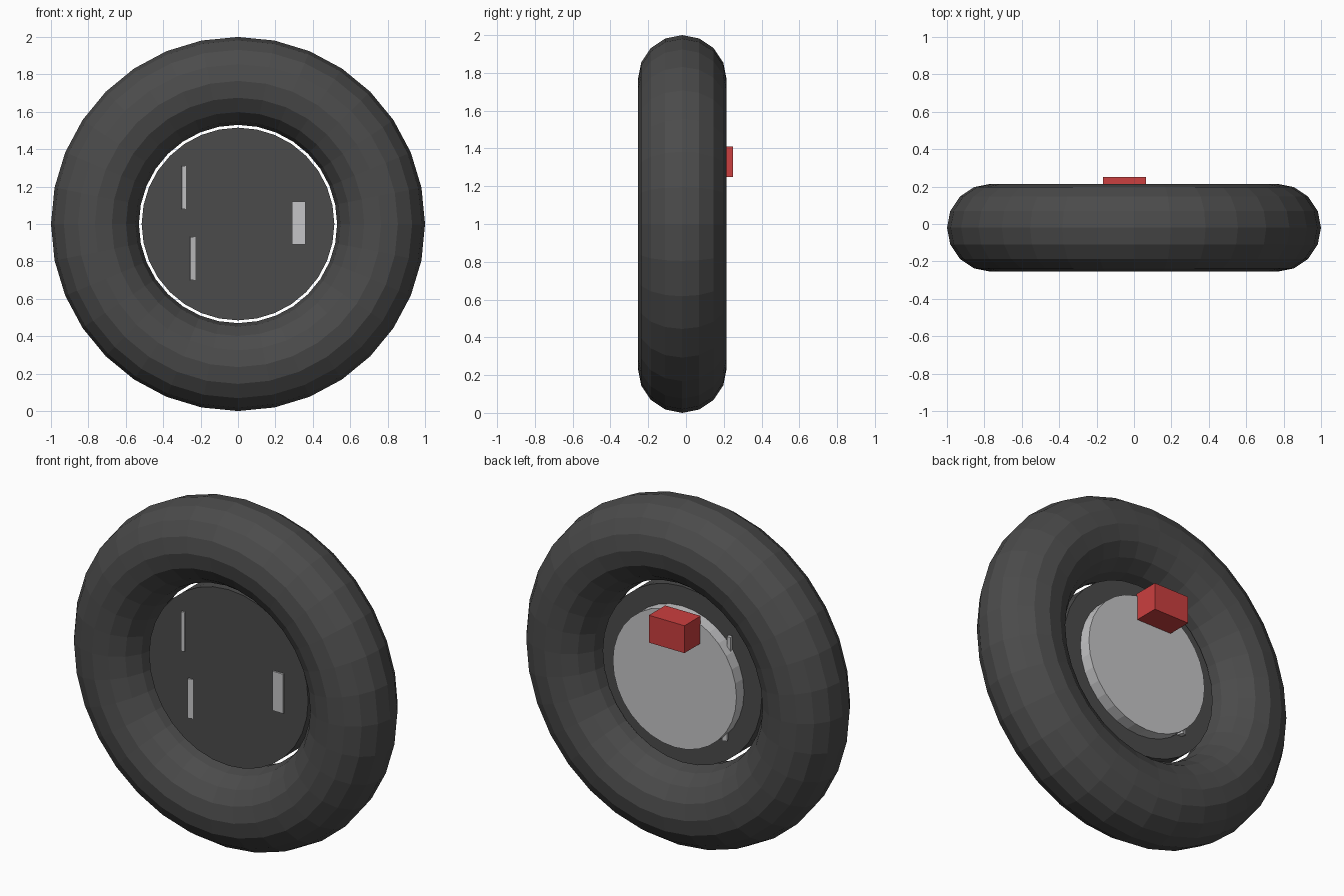
import bpy
import math

if "Cube" in bpy.data.objects:
    bpy.data.objects.remove(bpy.data.objects["Cube"])


def material(name, rgb):
    m = bpy.data.materials.new(name)
    m.diffuse_color = (*rgb, 1.0)
    m.use_nodes = True
    m.node_tree.nodes["Principled BSDF"].inputs["Base Color"].default_value = m.diffuse_color
    return m


rubber = material("dark grey", (0.07, 0.07, 0.07))
steel = material("light grey", (0.56, 0.56, 0.57))
red = material("red", (0.60, 0.05, 0.05))


def finish(name, mat):
    ob = bpy.context.object
    ob.name = name
    ob.data.materials.append(mat)
    return ob


def disc(name, radius, y0, y1, mat):
    """Round plate facing the y axis, between y0 and y1."""
    bpy.ops.mesh.primitive_cylinder_add(
        vertices=32, radius=radius, depth=y1 - y0,
        location=(0, (y0 + y1) / 2, 1), rotation=(math.pi / 2, 0, 0))
    return finish(name, mat)


def box(name, centre, size, mat, yaw=0.0):
    bpy.ops.mesh.primitive_cube_add(size=1, location=centre,
                                    rotation=(0, 0, math.radians(yaw)))
    ob = finish(name, mat)
    ob.scale = size
    return ob


# Tyre: faceted ring standing upright
bpy.ops.mesh.primitive_torus_add(
    major_segments=32, minor_segments=16, major_radius=0.765,
    minor_radius=0.235, location=(0, -0.02, 1), rotation=(math.pi / 2, 0, 0))
finish("tyre", rubber)

# Wheel plate and the hub drum behind it
disc("wheel_plate", 0.515, -0.087, 0.035, rubber)
disc("hub_drum", 0.40, 0.03, 0.105, steel)

# Block on the back of the drum
box("rear_block", (-0.05, 0.175, 1.33), (0.23, 0.15, 0.16), red)

# Slats passing through the wheel plate
box("right_slat", (0.325, -0.04, 1.005), (0.07, 0.115, 0.23), steel)
box("upper_left_slat", (-0.303, -0.02, 1.195), (0.022, 0.155, 0.23), steel, 10)
box("lower_left_slat", (-0.268, -0.015, 0.815), (0.028, 0.17, 0.23), steel, 18)
